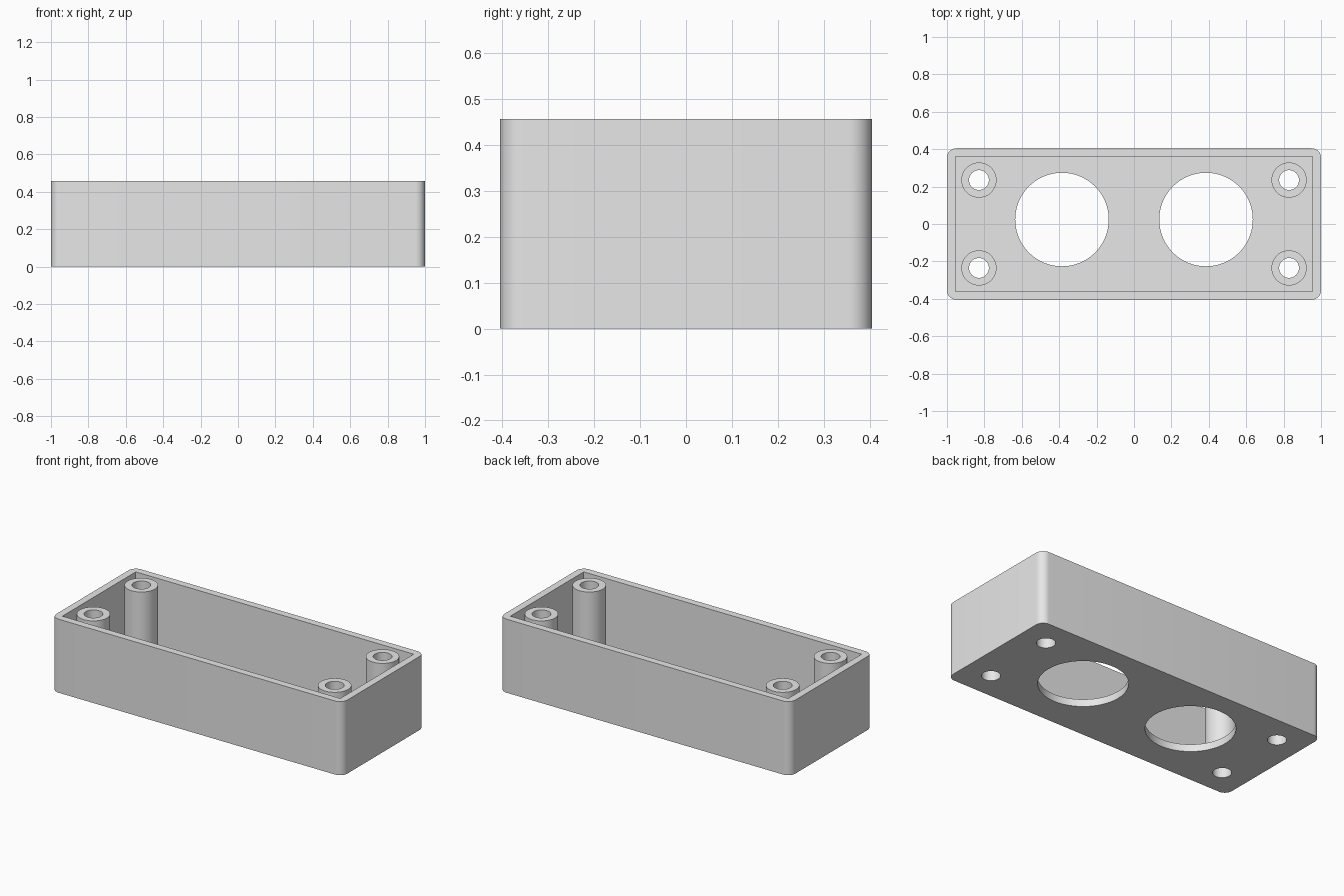
import bpy, bmesh
from math import cos, sin, pi, radians

if "Cube" in bpy.data.objects:
    bpy.data.objects.remove(bpy.data.objects["Cube"], do_unlink=True)

HALF_X, HALF_Y, HEIGHT = 1.0, 0.405, 0.457
WALL, CORNER = 0.045, 0.05
POST_X, POST_Y, POST_R, SCREW_R = 0.829, 0.235, 0.094, 0.053
PORT_X, PORT_Y, PORT_R = 0.385, 0.024, 0.25

grey = bpy.data.materials.new("plain grey")
grey.use_nodes = True
grey.diffuse_color = (0.8, 0.8, 0.8, 1)
grey.node_tree.nodes["Principled BSDF"].inputs["Base Color"].default_value = (0.8, 0.8, 0.8, 1)


def finish(name, bm):
    mesh = bpy.data.meshes.new(name)
    bmesh.ops.recalc_face_normals(bm, faces=bm.faces)
    bm.to_mesh(mesh)
    bm.free()
    mesh.materials.append(grey)
    obj = bpy.data.objects.new(name, mesh)
    bpy.context.collection.objects.link(obj)
    return obj


def circle(cx, cy, r, n):
    return [(cx + r * cos(2 * pi * i / n), cy + r * sin(2 * pi * i / n)) for i in range(n)]


def prism(name, outline, z0, z1):
    bm = bmesh.new()
    face = bm.faces.new([bm.verts.new((x, y, z0)) for x, y in outline])
    top = bmesh.ops.extrude_face_region(bm, geom=[face], use_keep_orig=True)["geom"]
    bmesh.ops.translate(bm, verts=[v for v in top if isinstance(v, bmesh.types.BMVert)],
                        vec=(0, 0, z1 - z0))
    return finish(name, bm)


def tube(name, cx, cy, outer, inner, z0, z1, n=48):
    bm = bmesh.new()
    loops = [[bm.verts.new((x, y, z)) for x, y in circle(cx, cy, r, n)]
             for r, z in ((outer, z0), (outer, z1), (inner, z1), (inner, z0))]
    for k in range(4):
        a, b = loops[k], loops[(k + 1) % 4]
        for i in range(n):
            j = (i + 1) % n
            bm.faces.new((a[i], a[j], b[j], b[i]))
    return finish(name, bm)


def select_only(obj):
    bpy.ops.object.select_all(action='DESELECT')
    obj.select_set(True)
    bpy.context.view_layer.objects.active = obj


def cut(obj, cutter):
    mod = obj.modifiers.new("cut", 'BOOLEAN')
    mod.operation, mod.solver, mod.object = 'DIFFERENCE', 'EXACT', cutter
    select_only(obj)
    bpy.ops.object.modifier_apply(modifier=mod.name)
    bpy.data.objects.remove(cutter, do_unlink=True)


# Outer box with rounded vertical corners
outline = []
STEPS = 10
for q, (sx, sy) in enumerate(((1, 1), (-1, 1), (-1, -1), (1, -1))):
    for i in range(STEPS + 1):
        a = (q + i / STEPS) * pi / 2
        outline.append((sx * (HALF_X - CORNER) + CORNER * cos(a),
                        sy * (HALF_Y - CORNER) + CORNER * sin(a)))
shell = prism("enclosure_shell", outline, 0, HEIGHT)

# Open square-cornered cavity
ix, iy = HALF_X - WALL, HALF_Y - WALL
cut(shell, prism("cavity_cutter", [(-ix, -iy), (ix, -iy), (ix, iy), (-ix, iy)],
                 WALL, HEIGHT + 0.1))

# Two large ports and four screw holes through the floor
for sx in (-1, 1):
    cut(shell, prism("port_cutter", circle(sx * PORT_X, PORT_Y, PORT_R, 96), -0.1, WALL + 0.1))
    for sy in (-1, 1):
        cut(shell, prism("screw_cutter", circle(sx * POST_X, sy * POST_Y, SCREW_R, 48),
                         -0.1, WALL + 0.1))

# Hollow screw posts, flush with the rim
parts = [shell]
for sx, side in ((-1, "right"), (1, "left")):
    for sy, end in ((-1, "front"), (1, "back")):
        parts.append(tube(f"screw_post_{end}_{side}", sx * POST_X, sy * POST_Y,
                          POST_R, SCREW_R, WALL, HEIGHT))

for part in parts:
    select_only(part)
    bpy.ops.object.shade_smooth_by_angle(angle=radians(30))
